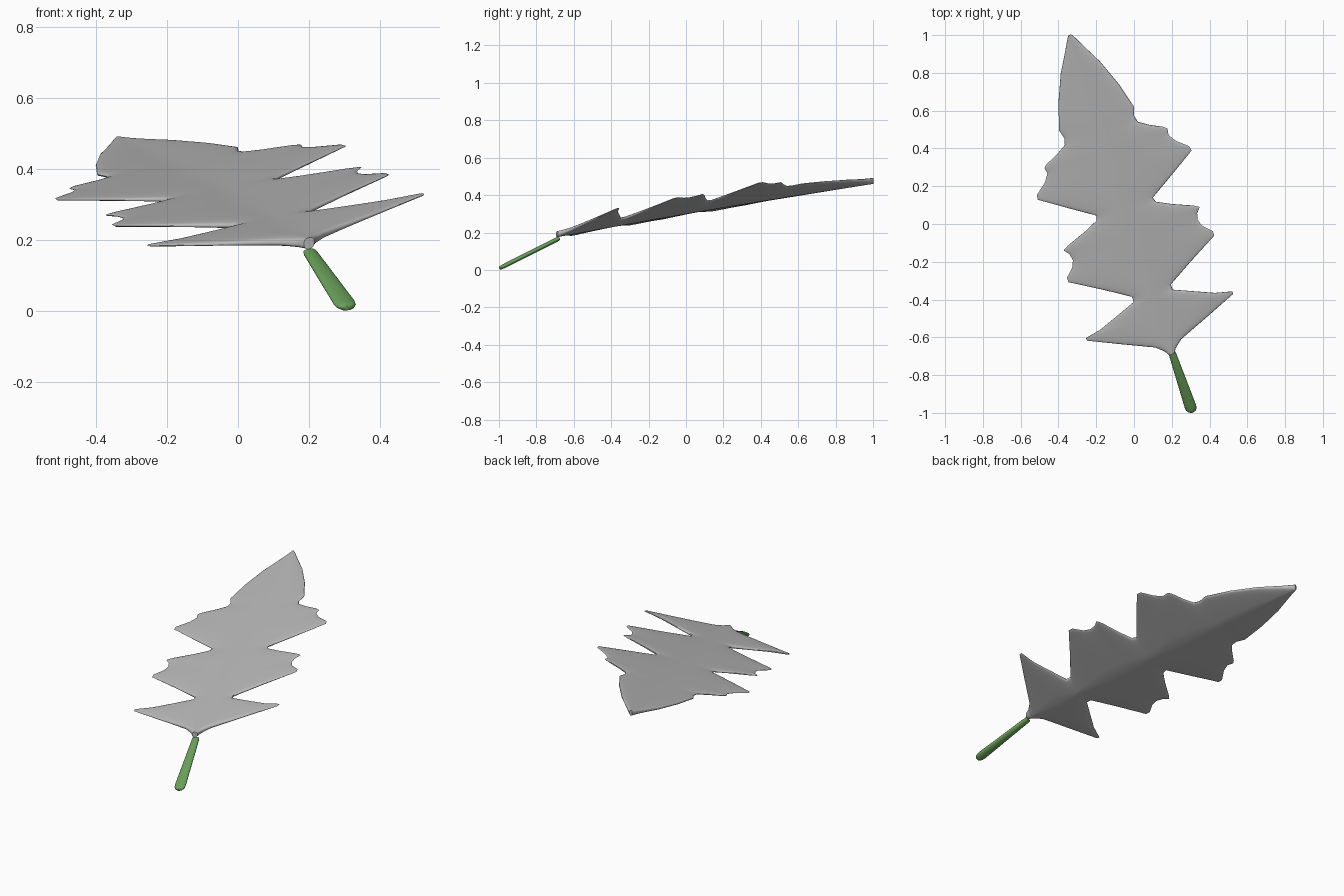
import bpy, math
from mathutils import Vector

if "Cube" in bpy.data.objects:
    bpy.data.objects.remove(bpy.data.objects["Cube"])


def material(name, rgb):
    m = bpy.data.materials.new(name)
    m.diffuse_color = (*rgb, 1)
    m.use_nodes = True
    m.node_tree.nodes["Principled BSDF"].inputs["Base Color"].default_value = m.diffuse_color
    return m


def loft(name, rings, mat):
    """Skin a list of closed rings and cap both ends."""
    n = len(rings[0])
    verts = [p for r in rings for p in r]
    faces = [(i * n + k, i * n + (k + 1) % n, (i + 1) * n + (k + 1) % n, (i + 1) * n + k)
             for i in range(len(rings) - 1) for k in range(n)]
    last = (len(rings) - 1) * n
    faces += [tuple(range(n))[::-1], tuple(range(last, last + n))]
    mesh = bpy.data.meshes.new(name)
    mesh.from_pydata(verts, [], faces)
    mesh.materials.append(mat)
    ob = bpy.data.objects.new(name, mesh)
    bpy.context.collection.objects.link(ob)
    bpy.ops.object.select_all(action='DESELECT')
    ob.select_set(True)
    bpy.context.view_layer.objects.active = ob
    bpy.ops.object.mode_set(mode='EDIT')
    bpy.ops.mesh.select_all(action='SELECT')
    bpy.ops.mesh.normals_make_consistent(inside=False)
    bpy.ops.object.mode_set(mode='OBJECT')
    bpy.ops.object.shade_smooth_by_angle(angle=math.radians(50))
    return ob


grey = material("leaf grey", (0.48, 0.48, 0.48))
green = material("stem green", (0.14, 0.35, 0.10))

# Half outline of the blade: distance along the midrib, half width
OUTLINE = [(0, .015), (.025, .03), (.061, .072), (.139, .254), (.205, .405), (.22, .408),
           (.24, .318), (.289, .197), (.325, .108), (.354, .108), (.437, .244), (.53, .405),
           (.555, .405), (.60, .36), (.635, .347), (.67, .355), (.698, .378), (.715, .35),
           (.758, .242), (.795, .165), (.821, .157), (.905, .289), (.995, .427),
           (1.02, .424), (1.071, .363), (1.112, .336), (1.145, .342), (1.16, .325),
           (1.194, .255), (1.227, .203), (1.262, .194), (1.309, .208), (1.448, .168),
           (1.593, .109), (1.709, .045), (1.76, .018), (1.775, .007)]
BASE = Vector((.2, -.69))
ALONG = Vector((-.304, .953))
ACROSS = Vector((.953, .304))
LENGTH = 1.775


def blade_ring(u, w, sides=40):
    """Lens-shaped cross-section, folded along the midrib."""
    ring = []
    for k in range(sides):
        t = 2 * math.pi * k / sides
        v = w * math.cos(t)
        fold = .03 * max(0, 1 - abs(v) / .42)
        thick = .016 * (1 - .6 * min(1, abs(v) / .42))
        lens = math.copysign(abs(math.sin(t)) ** .6, math.sin(t)) if abs(math.sin(t)) > 1e-6 else 0
        mid = .221 + .1606 * u + .178 * v - fold + .008 * math.sin(math.pi * u / LENGTH)
        p = BASE + ALONG * u + ACROSS * v
        ring.append((p.x, p.y, mid + thick * lens))
    return ring


# Leaf blade
rings = []
for (u0, w0), (u1, w1) in zip(OUTLINE, OUTLINE[1:]):
    for s in range(3):
        f = s / 3
        rings.append(blade_ring(u0 + (u1 - u0) * f, w0 + (w1 - w0) * f))
rings.append(blade_ring(*OUTLINE[-1]))
loft("leaf_blade", rings, grey)

# Flattened stem, wider at its rounded lower end
top, end = Vector((.201, -.68, .168)), Vector((.309, -.996, .009))
axis = (end - top).normalized()
side = Vector((.953, .304, .12))
side = (side - axis * side.dot(axis)).normalized()
up = side.cross(axis).normalized()
stem = []
for f, a, b in [(0, .018, .010), (.03, .020, .012), (.5, .026, .012), (.9, .031, .012),
                (.95, .029, .011), (.985, .021, .010), (1, .010, .007)]:
    c = top.lerp(end, f)
    stem.append([c + side * a * math.cos(math.pi * k / 10) + up * b * math.sin(math.pi * k / 10)
                 for k in range(20)])
loft("stem", stem, green)
